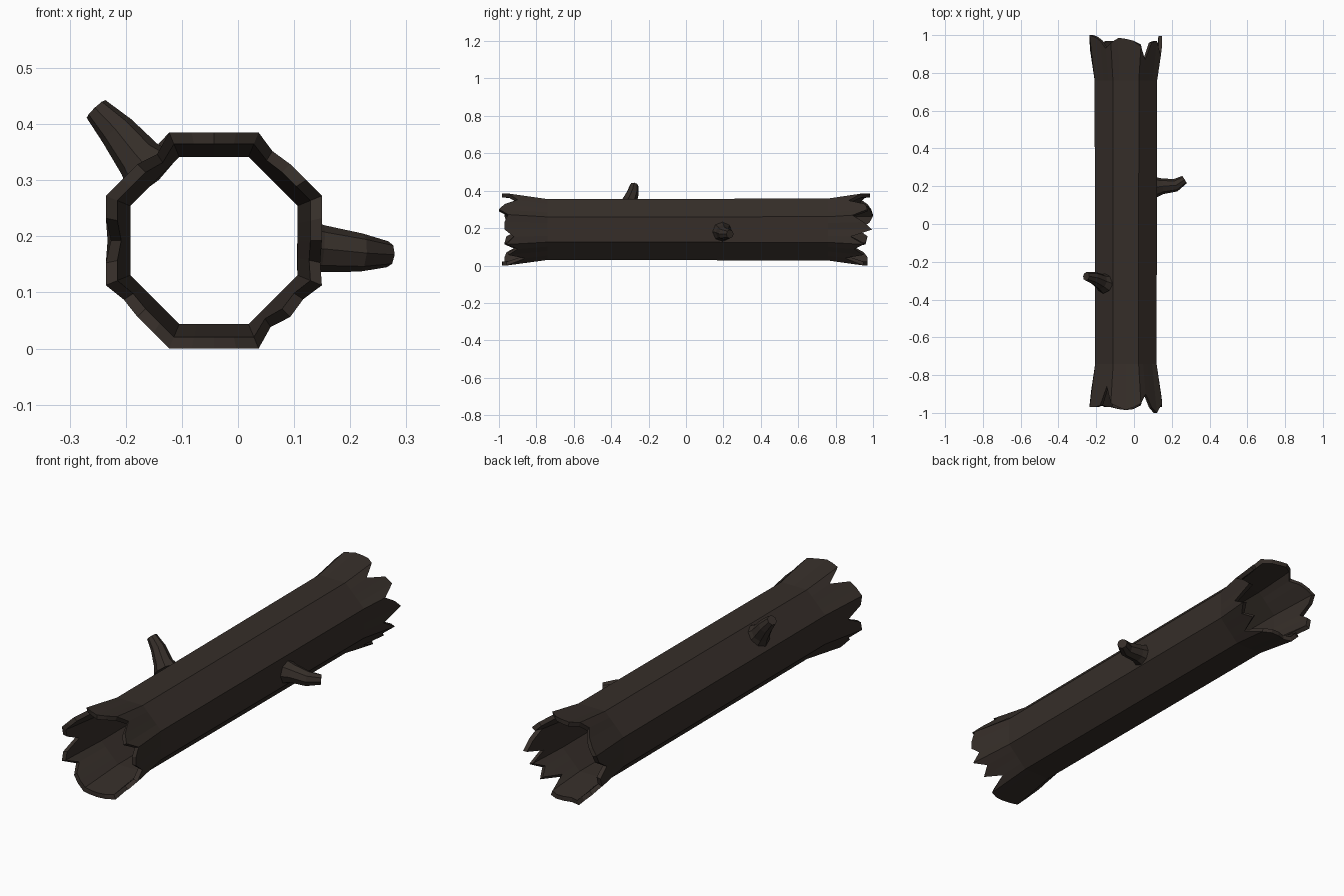
import bpy, bmesh, math
from mathutils import Vector

if "Cube" in bpy.data.objects:
    bpy.data.objects.remove(bpy.data.objects["Cube"])

CX, CZ = -0.043, 0.1925
SUB = 4                      # columns per octagon side
N = 8 * SUB

bark = bpy.data.materials.new("bark")
bark.diffuse_color = (0.036, 0.027, 0.022, 1)
bark.use_nodes = True
bark.node_tree.nodes["Principled BSDF"].inputs["Base Color"].default_value = bark.diffuse_color


def make_object(name, bm):
    bmesh.ops.recalc_face_normals(bm, faces=bm.faces)
    mesh = bpy.data.meshes.new(name)
    bm.to_mesh(mesh)
    bm.free()
    mesh.materials.append(bark)
    obj = bpy.data.objects.new(name, mesh)
    bpy.context.collection.objects.link(obj)
    return obj


def octagon_point(k, apothem):
    side, f = divmod(k, SUB)
    f /= SUB
    r = apothem / math.cos(math.pi / 8)
    a = math.radians(45 * side - 22.5)
    b = a + math.pi / 4
    return (r * ((1 - f) * math.cos(a) + f * math.cos(b)),
            r * ((1 - f) * math.sin(a) + f * math.sin(b)))


# Splintered end lengths, counter-clockwise from the lower right corner
FRONT = [.96, .92, .97, .97, .95, 1.0, .97, .90, .95, .97, .985, .97, .95, .86, .96, .97,
         .97, .96, .88, .96, .97, .91, .96, .97, .97, .98, .985, .98, .96, .86, .95, .90]
BACK = [.95, .88, .995, .95, .89, .97, .96, .87, .94, .97, .98, .985, .96, .93, .97, .99,
        1.0, .98, .92, .97, .96, .86, .95, .97, .97, .96, .97, .97, .95, .85, .95, .90]


# Hollow trunk: outer skin front to back, then inner skin back to front
def column(k):
    def flare(y):
        return min(1, max(0, (abs(y) - 0.74) / 0.2))
    ys = [-FRONT[k], -0.74, 0.76, BACK[k]]
    pts = []
    for y in ys:
        x, z = octagon_point(k, 0.1625 + 0.03 * flare(y))
        pts.append((CX + x, y, CZ + z))
    for y in reversed(ys):
        x, z = octagon_point(k, 0.149 + 0.023 * flare(y))
        pts.append((CX + x, y, CZ + z))
    return pts


bm = bmesh.new()
cols = [[bm.verts.new(p) for p in column(k)] for k in range(N)]
for k in range(N):
    a, b = cols[k], cols[(k + 1) % N]
    for i in range(8):
        j = (i + 1) % 8
        bm.faces.new((a[i], b[i], b[j], a[j]))
make_object("hollow_trunk", bm)


# Broken branch stubs: tapered tube along a bent path
def branch(name, path, radii, sides=8):
    bm = bmesh.new()
    path = [Vector(p) for p in path]
    rings = []
    for i, (p, r) in enumerate(zip(path, radii)):
        d = path[min(i + 1, len(path) - 1)] - path[max(i - 1, 0)]
        u = d.cross(Vector((0, 1, 0))).normalized()
        v = d.cross(u).normalized()
        rings.append([bm.verts.new(p + r * (math.cos(t) * u + math.sin(t) * v))
                      for t in (2 * math.pi * s / sides for s in range(sides))])
    for a, b in zip(rings, rings[1:]):
        for s in range(sides):
            t = (s + 1) % sides
            bm.faces.new((a[s], a[t], b[t], b[s]))
    bm.faces.new(rings[0])
    bm.faces.new(rings[-1])
    make_object(name, bm)


branch("right_branch",
       [(0.112, 0.195, 0.18), (0.15, 0.2, 0.178), (0.22, 0.205, 0.171), (0.267, 0.235, 0.168)],
       [0.055, 0.042, 0.034, 0.023])
branch("left_branch",
       [(-0.152, -0.315, 0.312), (-0.175, -0.305, 0.337), (-0.215, -0.285, 0.387), (-0.253, -0.277, 0.427)],
       [0.056, 0.042, 0.033, 0.023])
